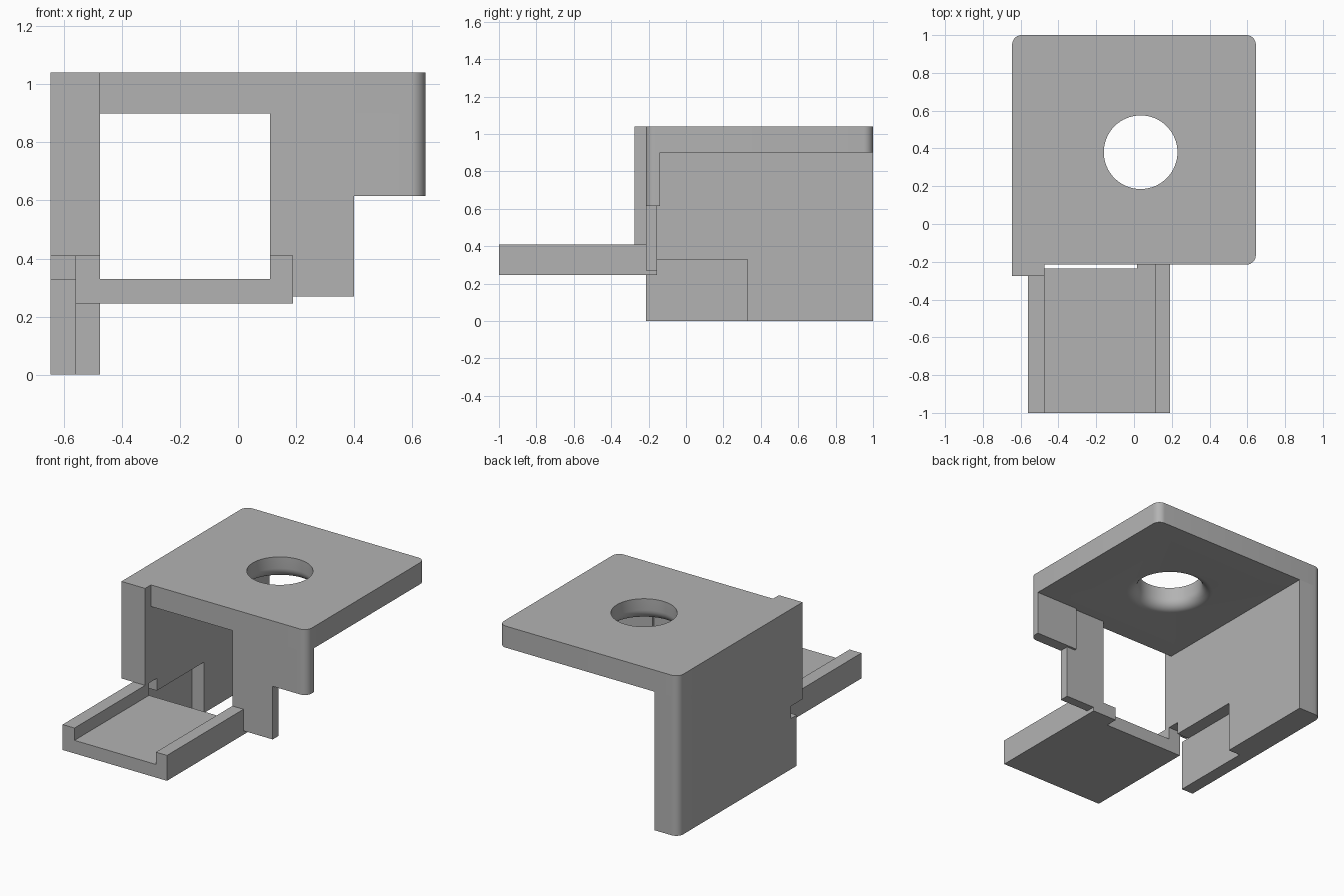
import bpy, bmesh, math

if "Cube" in bpy.data.objects:
    bpy.data.objects.remove(bpy.data.objects["Cube"])

grey = bpy.data.materials.new("plain grey")
grey.diffuse_color = (0.45, 0.45, 0.45, 1)
grey.use_nodes = True
grey.node_tree.nodes["Principled BSDF"].inputs["Base Color"].default_value = grey.diffuse_color


def prism(name, pts, axis, a, b, round_at=(), radius=0.05):
    """Extrude a 2D outline along an axis from a to b; round upright edges at given (x, y)."""
    place = {"x": lambda p, d: (d, p[0], p[1]),
             "y": lambda p, d: (p[0], d, p[1]),
             "z": lambda p, d: (p[0], p[1], d)}[axis]
    bm = bmesh.new()
    face = bm.faces.new([bm.verts.new(place(p, a)) for p in pts])
    new = bmesh.ops.extrude_face_region(bm, geom=[face])["geom"]
    step = place((0, 0), b - a)
    bmesh.ops.translate(bm, vec=step, verts=[v for v in new if isinstance(v, bmesh.types.BMVert)])
    bmesh.ops.recalc_face_normals(bm, faces=bm.faces)
    edges = [e for e in bm.edges for cx, cy in round_at
             if all(abs(v.co.x - cx) < 1e-4 and abs(v.co.y - cy) < 1e-4 for v in e.verts)]
    if edges:
        bmesh.ops.bevel(bm, geom=edges, offset=radius, segments=8, profile=0.5, affect="EDGES")
    return finish(name, bm)


def finish(name, bm):
    mesh = bpy.data.meshes.new(name)
    bm.to_mesh(mesh)
    bm.free()
    mesh.materials.append(grey)
    ob = bpy.data.objects.new(name, mesh)
    bpy.context.collection.objects.link(ob)
    return ob


def smooth(ob):
    bpy.ops.object.select_all(action="DESELECT")
    ob.select_set(True)
    bpy.context.view_layer.objects.active = ob
    bpy.ops.object.shade_smooth_by_angle(angle=math.radians(30))


W, F, B = 0.645, -0.215, 1.0        # half width, front, back
LOW, TOP = 0.90, 1.04               # underside and top of the plate

# Top plate with three rounded corners
plate = prism("top_plate", [(-W, F), (W, F), (W, B), (-W, B)], "z", LOW, TOP,
              [(W, F), (W, B), (-W, B)])

# Round hole, flared with a fillet at the underside
R, FIL, N = 0.195, 0.065, 64
arc = [(R + FIL - FIL * math.cos(t), LOW + FIL - FIL * math.sin(t))
       for t in [i * math.pi / 16 for i in range(9)]]
profile = [(R, TOP + 0.1)] + arc + [(R + FIL, LOW - 0.1)]
bm = bmesh.new()
rings = [[bm.verts.new((0.035 + r * math.cos(2 * math.pi * k / N),
                        0.38 + r * math.sin(2 * math.pi * k / N), z)) for k in range(N)]
         for r, z in profile]
for lo, hi in zip(rings, rings[1:]):
    for k in range(N):
        bm.faces.new((lo[k], lo[(k + 1) % N], hi[(k + 1) % N], hi[k]))
bm.faces.new(rings[0])
bm.faces.new(rings[-1])
bmesh.ops.recalc_face_normals(bm, faces=bm.faces)
cutter = finish("hole_cutter", bm)
cut = plate.modifiers.new("hole", "BOOLEAN")
cut.operation, cut.object, cut.solver = "DIFFERENCE", cutter, "EXACT"
bpy.context.view_layer.objects.active = plate
plate.select_set(True)
bpy.ops.object.modifier_apply(modifier="hole")
bpy.data.objects.remove(cutter)
smooth(plate)

# Side wall in two layers: the inner one has a recess at its lower front
column = [(-0.155, 0.33), (-0.155, 0.41), (-0.275, 0.41), (-0.275, TOP),
          (F, TOP), (F, LOW), (B, LOW)]
outer = prism("side_wall_outer", [(B, 0), (F, 0), (F, 0.33)] + column,
              "x", -W, -0.56, [(-W, B)])
smooth(outer)
prism("side_wall_inner", [(B, 0), (0.33, 0), (0.33, 0.33)] + column, "x", -0.56, -0.475)

# Front wall: thick corner block and thin hanging arm
block = prism("corner_block", [(0.34, F), (W, F), (W, -0.14), (0.34, -0.14)],
              "z", 0.615, LOW, [(W, F)])
smooth(block)
prism("front_arm", [(0.11, LOW), (0.11, 0.41), (0.19, 0.41), (0.19, 0.27), (0.40, 0.27),
                    (0.40, 0.615), (0.34, 0.615), (0.34, LOW)], "y", F, -0.155)

# Channel tray with two rails, and the tab joining it to the arm
right_rail = [(0.19, 0.245), (0.19, 0.41), (0.11, 0.41), (0.11, 0.33)]
prism("tray", [(-0.56, 0.245)] + right_rail + [(-0.475, 0.33), (-0.475, 0.41), (-0.56, 0.41)],
      "y", -1.0, -0.235)
prism("tray_tab", [(0.015, 0.245)] + right_rail + [(0.015, 0.33)], "y", -0.235, -0.155)
